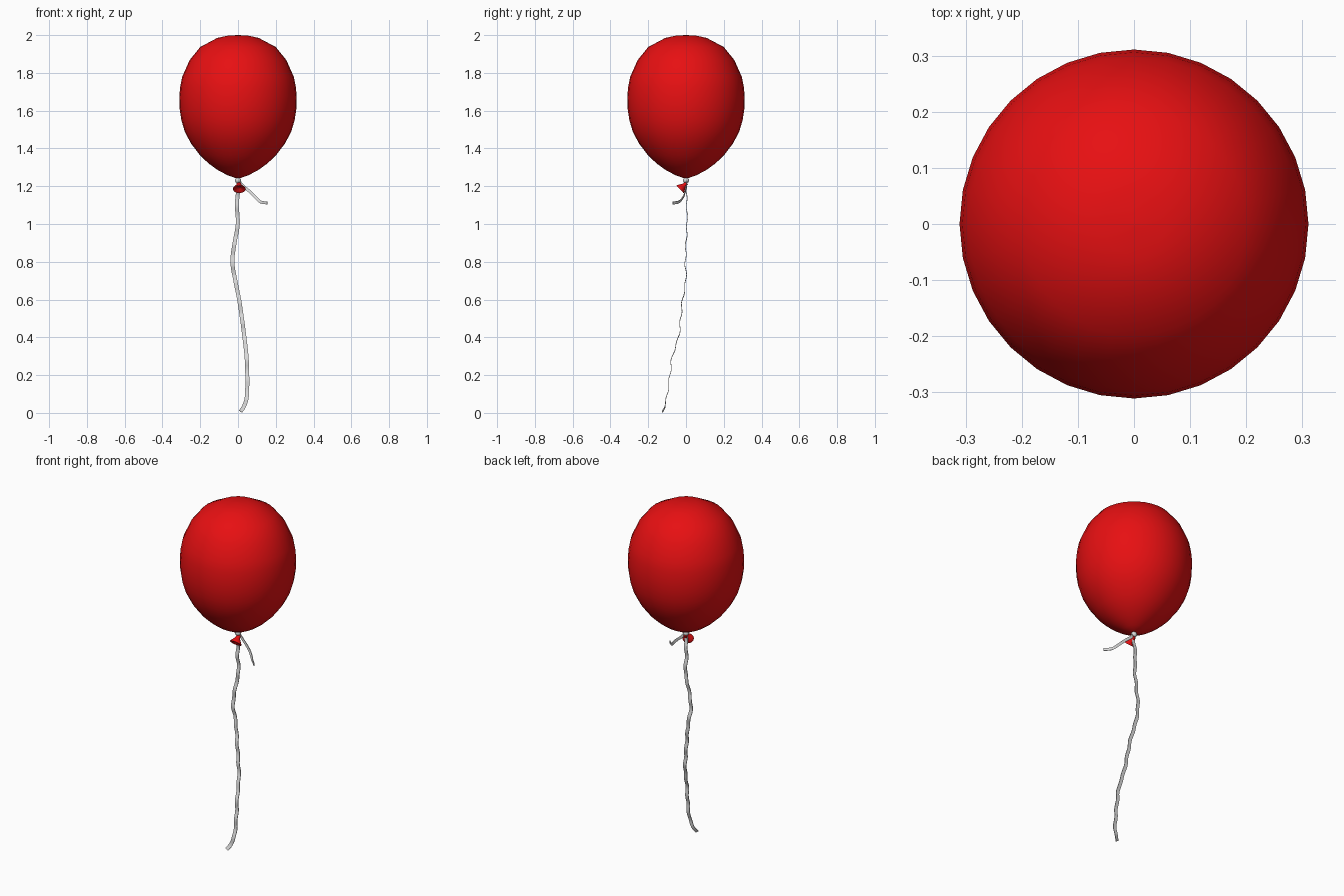
import bpy, bmesh, math
from mathutils import Vector

if "Cube" in bpy.data.objects:
    bpy.data.objects.remove(bpy.data.objects["Cube"])


def material(name, rgb):
    m = bpy.data.materials.new(name)
    m.diffuse_color = (*rgb, 1)
    m.use_nodes = True
    m.node_tree.nodes["Principled BSDF"].inputs["Base Color"].default_value = m.diffuse_color
    return m


RED = material("balloon red", (0.80, 0.005, 0.006))
SILVER = material("ribbon silver", (0.70, 0.70, 0.70))


def finish(name, bm, mat, angle=60):
    bmesh.ops.recalc_face_normals(bm, faces=bm.faces)
    me = bpy.data.meshes.new(name)
    bm.to_mesh(me)
    bm.free()
    me.materials.append(mat)
    ob = bpy.data.objects.new(name, me)
    bpy.context.collection.objects.link(ob)
    bpy.ops.object.select_all(action='DESELECT')
    bpy.context.view_layer.objects.active = ob
    ob.select_set(True)
    bpy.ops.object.shade_smooth_by_angle(angle=math.radians(angle))
    return ob


def loft(bm, rings, closed_ends=True):
    """Join equal-sized rings of points into a skin."""
    rows = [[bm.verts.new(p) for p in r] for r in rings]
    n = len(rows[0])
    for a, b in zip(rows, rows[1:]):
        for i in range(n):
            j = (i + 1) % n
            bm.faces.new((a[i], a[j], b[j], b[i]))
    if closed_ends:
        bm.faces.new(rows[0])
        bm.faces.new(rows[-1])


def lathe(name, profile, sides, mat, origin=(0, 0, 0), axis=(0, 0, 1), stretch=1.0):
    """Revolve (radius, height) points around an axis."""
    w = Vector(axis).normalized()
    u = Vector((1, 0, 0))
    v = w.cross(u).normalized()
    angles = [2 * math.pi * i / sides for i in range(sides)]
    rings = [[Vector(origin) + w * h + u * (r * stretch * math.cos(a)) + v * (r * math.sin(a))
              for a in angles] for r, h in profile]
    bm = bmesh.new()
    loft(bm, rings)
    return finish(name, bm, mat)


def smooth_path(points, steps):
    """Catmull-Rom curve through the points."""
    p = [Vector(q) for q in points]
    p = [2 * p[0] - p[1]] + p + [2 * p[-1] - p[-2]]
    out = []
    for a, b, c, d in zip(p, p[1:], p[2:], p[3:]):
        for k in range(steps):
            t = k / steps
            out.append(0.5 * (2 * b + (c - a) * t + (2 * a - 5 * b + 4 * c - d) * t * t
                              + (3 * b - a - 3 * c + d) * t ** 3))
    return out + [p[-2]]


def ribbon(name, points, width, thick, ripple, steps=5):
    """Flat strip that faces the front, with small waves in depth."""
    path = smooth_path(points, steps)
    for q in path:
        q.y += ripple * math.sin(q.z * 62)
    rings = []
    for i, q in enumerate(path):
        t = (path[min(i + 1, len(path) - 1)] - path[max(i - 1, 0)]).normalized()
        side = t.cross(Vector((0, 1, 0))).normalized()
        s, n = side * width / 2, t.cross(side) * thick / 2
        rings.append([q + s + n, q - s + n, q - s - n, q + s - n])
    bm = bmesh.new()
    loft(bm, rings)
    return finish(name, bm, SILVER, 50)


# Balloon body
lathe("balloon", [(0.012, 1.243), (0.055, 1.258), (0.108, 1.286), (0.155, 1.320),
                  (0.200, 1.362), (0.250, 1.428), (0.282, 1.490), (0.300, 1.550),
                  (0.309, 1.610), (0.311, 1.672), (0.306, 1.726), (0.296, 1.778),
                  (0.256, 1.868), (0.200, 1.937), (0.110, 1.985), (0.055, 1.997),
                  (0.003, 2.0)], 32, RED)

# Tied neck, folded toward the front and flared at its mouth
lathe("balloon_neck", [(0.009, 0.0), (0.011, 0.018), (0.020, 0.034), (0.027, 0.045),
                       (0.027, 0.050), (0.018, 0.050), (0.008, 0.040)],
      16, RED, (0.003, 0.004, 1.218), (0.08, -0.72, -0.69), 1.25)

# Ribbon knot around the neck
lathe("ribbon_knot", [(0.006, 1.216), (0.014, 1.222), (0.017, 1.231), (0.014, 1.240),
                      (0.006, 1.246)], 14, SILVER)

# Long hanging ribbon
ribbon("long_ribbon", [(0.002, 0, 1.23), (0, 0.001, 1.17), (-0.006, 0.004, 1.10),
                       (-0.001, 0.006, 1.00), (-0.018, 0, 0.90), (-0.030, -0.003, 0.80),
                       (-0.014, -0.001, 0.70), (0.006, -0.018, 0.60), (0.021, -0.028, 0.50),
                       (0.034, -0.040, 0.40), (0.045, -0.072, 0.30), (0.049, -0.085, 0.20),
                       (0.047, -0.100, 0.09), (0.034, -0.112, 0.04), (0.014, -0.127, 0.007)],
       0.021, 0.003, 0.004, 6)

# Short loose ribbon end
ribbon("short_ribbon", [(0.004, 0.002, 1.228), (0.028, 0.004, 1.200), (0.062, -0.004, 1.172),
                        (0.092, -0.016, 1.142), (0.120, -0.038, 1.117), (0.155, -0.070, 1.111)],
       0.015, 0.004, 0.001)
